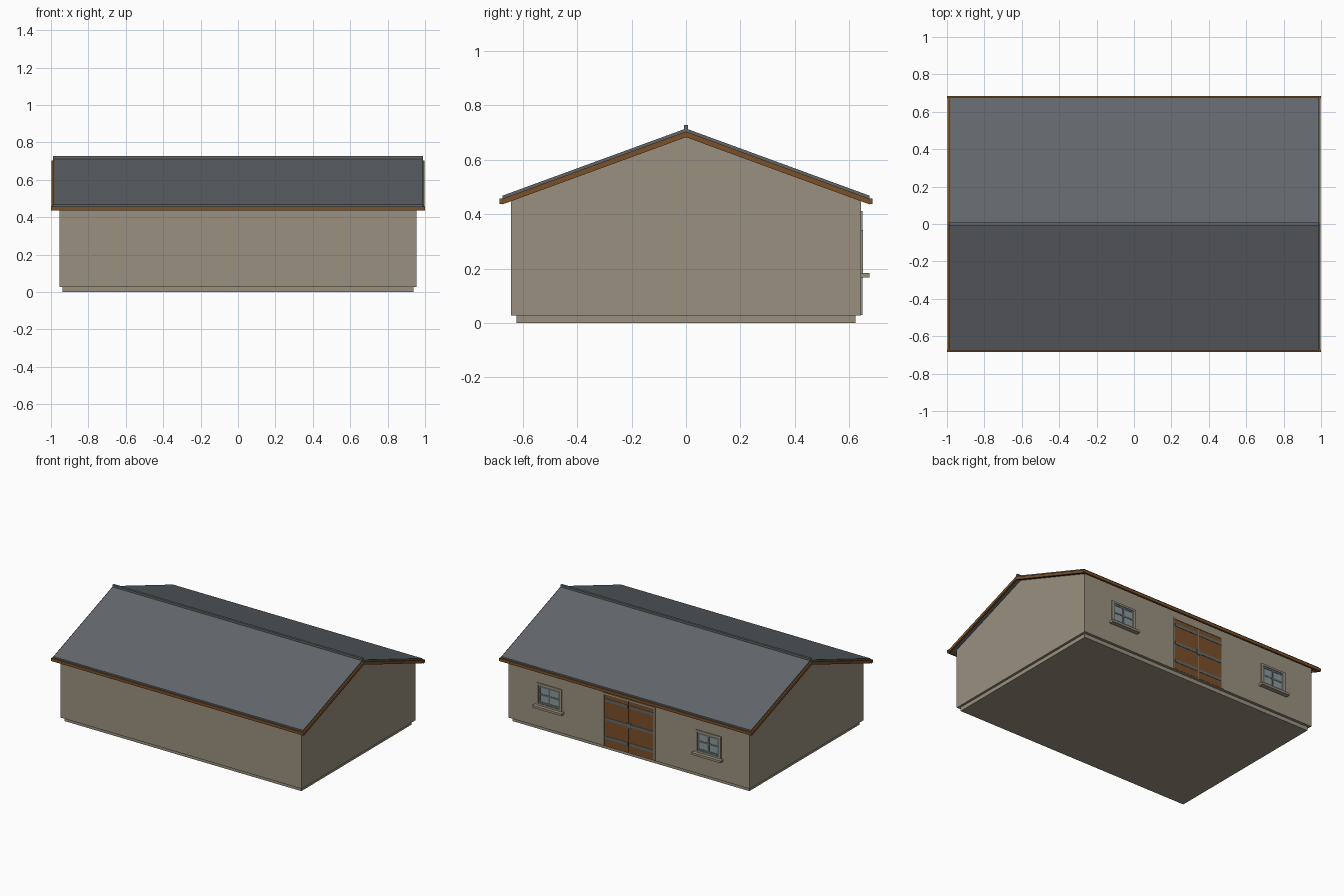
import bpy, bmesh

if "Cube" in bpy.data.objects:
    bpy.data.objects.remove(bpy.data.objects["Cube"])


def material(name, r, g, b):
    def lin(c):
        c /= 255
        return c / 12.92 if c <= 0.04045 else ((c + 0.055) / 1.055) ** 2.4
    m = bpy.data.materials.new(name)
    m.diffuse_color = (lin(r), lin(g), lin(b), 1)
    m.use_nodes = True
    m.node_tree.nodes["Principled BSDF"].inputs["Base Color"].default_value = m.diffuse_color
    return m


STONE = material("stone", 154, 145, 128)
SLATE = material("slate", 98, 102, 106)
WOOD = material("wood", 122, 80, 40)
METAL = material("grey metal", 98, 106, 108)
GLASS = material("pale glass", 140, 154, 156)


def finish(bm, name, mat):
    bmesh.ops.recalc_face_normals(bm, faces=bm.faces)
    me = bpy.data.meshes.new(name)
    bm.to_mesh(me)
    bm.free()
    me.materials.append(mat)
    ob = bpy.data.objects.new(name, me)
    bpy.context.collection.objects.link(ob)
    return ob


def boxes(name, mat, *ranges):
    """One object from boxes given as (x0, x1, y0, y1, z0, z1)."""
    bm = bmesh.new()
    for x0, x1, y0, y1, z0, z1 in ranges:
        vs = bmesh.ops.create_cube(bm, size=1)["verts"]
        for v in vs:
            v.co.x = x1 if v.co.x > 0 else x0
            v.co.y = y1 if v.co.y > 0 else y0
            v.co.z = z1 if v.co.z > 0 else z0
    return finish(bm, name, mat)


def prism(name, mat, profile, x0, x1):
    """Extrude a y-z profile along x."""
    bm = bmesh.new()
    face = bm.faces.new([bm.verts.new((x0, y, z)) for y, z in profile])
    ext = bmesh.ops.extrude_face_region(bm, geom=[face])["geom"]
    for v in ext:
        if isinstance(v, bmesh.types.BMVert):
            v.co.x = x1
    return finish(bm, name, mat)


SLOPE = 0.366


def chevron(half, top, bottom):
    d = half * SLOPE
    return [(-half, bottom - d), (-half, top - d), (0, top),
            (half, top - d), (half, bottom - d), (0, bottom)]


def ring(x0, x1, z0, z1, w, y0, y1):
    return [(x0, x0 + w, y0, y1, z0, z1), (x1 - w, x1, y0, y1, z0, z1),
            (x0 + w, x1 - w, y0, y1, z1 - w, z1), (x0 + w, x1 - w, y0, y1, z0, z0 + w)]


# Plinth and gabled walls
boxes("plinth", STONE, (-0.938, 0.938, -0.623, 0.623, 0, 0.03))
Y = 0.643
eave = 0.697 - Y * SLOPE
prism("walls", STONE, [(-Y, 0.028), (Y, 0.028), (Y, eave), (0, 0.697), (-Y, eave)], -0.955, 0.955)

# Roof, ridge cap, verge boards and eave boards
prism("roof", SLATE, chevron(0.675, 0.715, 0.693), -0.988, 0.988)
boxes("ridge_cap", SLATE, (-0.988, 0.988, -0.008, 0.008, 0.70, 0.727))
for s, side in ((-1, "left"), (1, "right")):
    a, b = sorted((s * 0.985, s * 0.998))
    prism(side + "_verge_board", WOOD, chevron(0.675, 0.704, 0.683), a, b)
for s, side in ((-1, "front"), (1, "back")):
    a, b = sorted((s * 0.67, s * 0.685))
    boxes(side + "_eave_board", WOOD, (-1, 1, a, b, 0.437, 0.458))

# Double door on the back wall
boxes("door_frame", STONE, (-0.208, -0.196, 0.63, 0.648, 0.03, 0.412),
      (0.196, 0.208, 0.63, 0.648, 0.03, 0.412), (-0.196, 0.196, 0.63, 0.648, 0.40, 0.412))
for s, side in ((-1, "left"), (1, "right")):
    a, b = sorted((s * 0.003, s * 0.196))
    boxes(side + "_door", WOOD, (a, b, 0.63, 0.6445, 0.032, 0.40))
    a, b = sorted((s * 0.01, s * 0.194))
    boxes(side + "_door_straps", METAL,
          *[(a, b, 0.64, 0.647, z - 0.01, z + 0.01) for z in (0.093, 0.226, 0.36)])
boxes("door_latch", METAL, (-0.014, 0.014, 0.64, 0.649, 0.208, 0.244))

# Two windows on the back wall
for c, side in ((-0.63, "left"), (0.63, "right")):
    boxes(side + "_window_frame", STONE, *ring(c - 0.1, c + 0.1, 0.183, 0.342, 0.014, 0.63, 0.650))
    boxes(side + "_window_sash", METAL,
          *ring(c - 0.086, c + 0.086, 0.197, 0.328, 0.014, 0.63, 0.647),
          (c - 0.006, c + 0.006, 0.63, 0.647, 0.211, 0.314),
          (c - 0.072, c + 0.072, 0.63, 0.6465, 0.257, 0.269))
    boxes(side + "_window_glass", GLASS, (c - 0.08, c + 0.08, 0.638, 0.6445, 0.20, 0.325))
    boxes(side + "_window_sill", STONE, (c - 0.115, c + 0.115, 0.63, 0.675, 0.168, 0.184))
